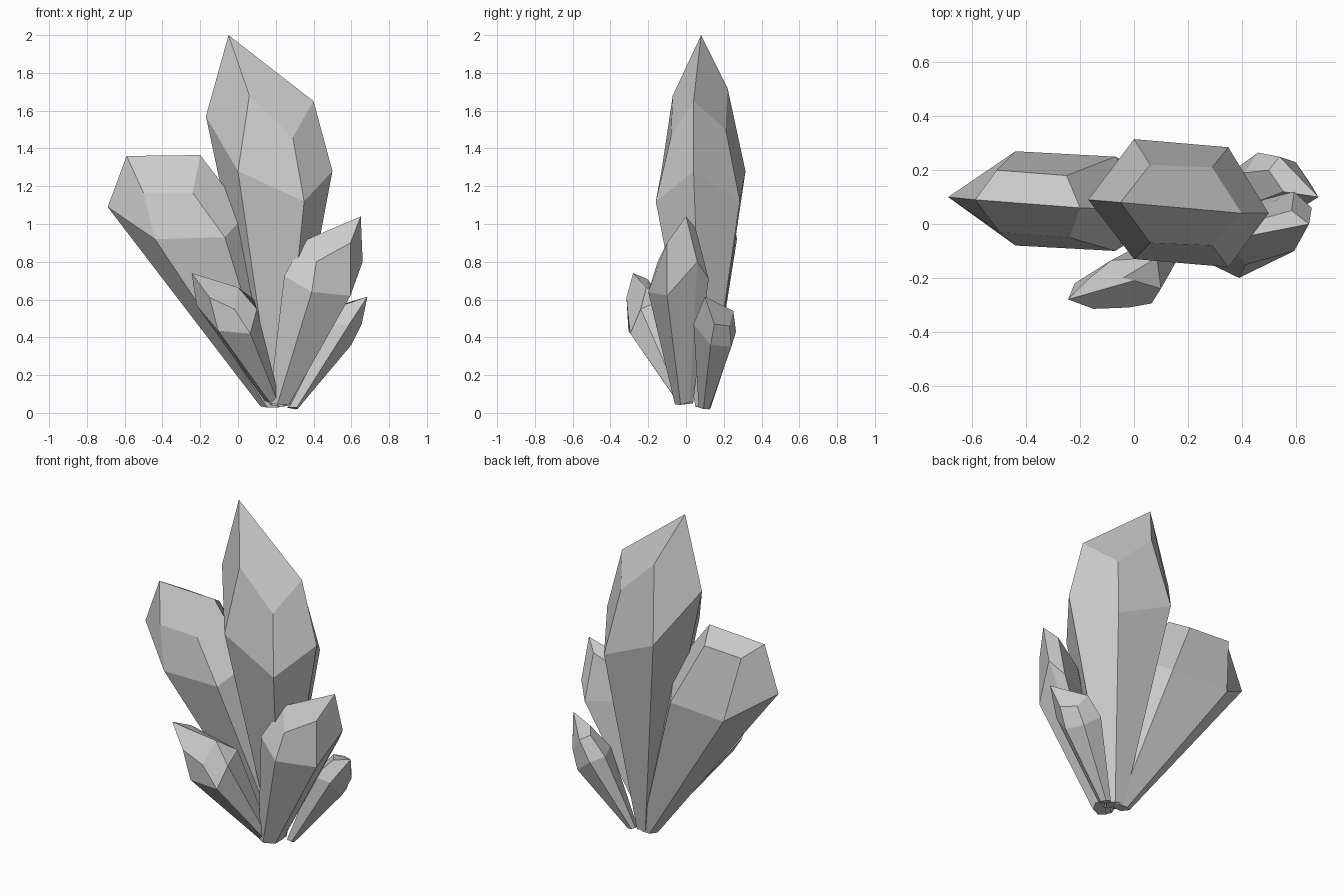
import bpy, bmesh
from mathutils import Vector

if "Cube" in bpy.data.objects:
    bpy.data.objects.remove(bpy.data.objects["Cube"])


def ring(left, front_left, front_right, right, back):
    """Six corners: the two back ones are the front ones shifted by `back`."""
    l, fl, fr, r, d = map(Vector, (left, front_left, front_right, right, back))
    return [l, fl, fr, r, fr + d, fl + d]


def crystal(name, root, k, shoulder, upper):
    """Six-sided shard: shrunken root ring, wide shoulder, ridged top."""
    sh, up = ring(*shoulder), ring(*upper)
    mid = sum(sh, Vector()) / 6
    base = []
    for p in sh:
        q = (p - mid) * k
        q.z *= 0.3
        v = Vector(root) + q
        v.z = max(v.z, 0.0)
        base.append(v)
    bm = bmesh.new()
    rings = [[bm.verts.new(p) for p in r] for r in (base, sh, up)]
    for a, b in zip(rings, rings[1:]):
        for i in range(6):
            j = (i + 1) % 6
            bm.faces.new((a[i], a[j], b[j], b[i]))
    t = rings[2]
    bm.faces.new(t[:4])                       # front slope of the ridge
    bm.faces.new((t[0], t[3], t[4], t[5]))    # back slope of the ridge
    bm.faces.new(rings[0][::-1])
    bmesh.ops.recalc_face_normals(bm, faces=bm.faces)
    me = bpy.data.meshes.new(name)
    bm.to_mesh(me)
    bm.free()
    bpy.context.collection.objects.link(bpy.data.objects.new(name, me))


# Tall central shard
crystal("main_crystal", (.21, .09, .04), .17,
        ((-.17, .09, 1.57), (0, -.13, 1.28), (.35, -.16, 1.12), (.5, .04, 1.28), (0, .445, 0)),
        ((-.05, .08, 2.0), (.06, -.07, 1.68), (.29, -.08, 1.46), (.4, .04, 1.65), (0, .29, .04)))

# Broad shard leaning left
crystal("left_crystal", (.18, .1, .03), .15,
        ((-.69, .1, 1.09), (-.44, -.08, .92), (-.07, -.1, .93), (.04, .05, 1.05), (0, .35, 0)),
        ((-.59, .09, 1.36), (-.5, -.03, 1.165), (-.24, -.05, 1.165), (-.2, .06, 1.365), (-.01, .23, .13)))

# Shard leaning right
crystal("right_crystal", (.235, -.01, .05), .3,
        ((.245, -.13, .725), (.39, -.2, .64), (.595, -.1, .62), (.66, .06, .8), (0, .22, .09)),
        ((.345, -.06, .91), (.415, -.15, .8), (.595, -.1, .9), (.65, 0, 1.04), (-.01, .15, .08)))

# Small shard leaning forward
crystal("front_crystal", (.19, -.02, .06), .25,
        ((-.22, -.22, .57), (-.105, -.305, .435), (.065, -.295, .42), (.1, -.24, .55), (.02, .17, .18)),
        ((-.245, -.28, .74), (-.15, -.315, .61), (-.02, -.31, .55), (0, -.21, .665), (-.02, .11, .1)))

# Small shard leaning back and right
crystal("back_crystal", (.29, .1, .025), .28,
        ((.59, .04, .47), (.6, .13, .36), (.56, .24, .35), (.46, .265, .43), (-.15, -.05, .1)),
        ((.685, .1, .615), (.655, .15, .47), (.6, .23, .46), (.54, .25, .54), (-.1, -.03, .1)))
